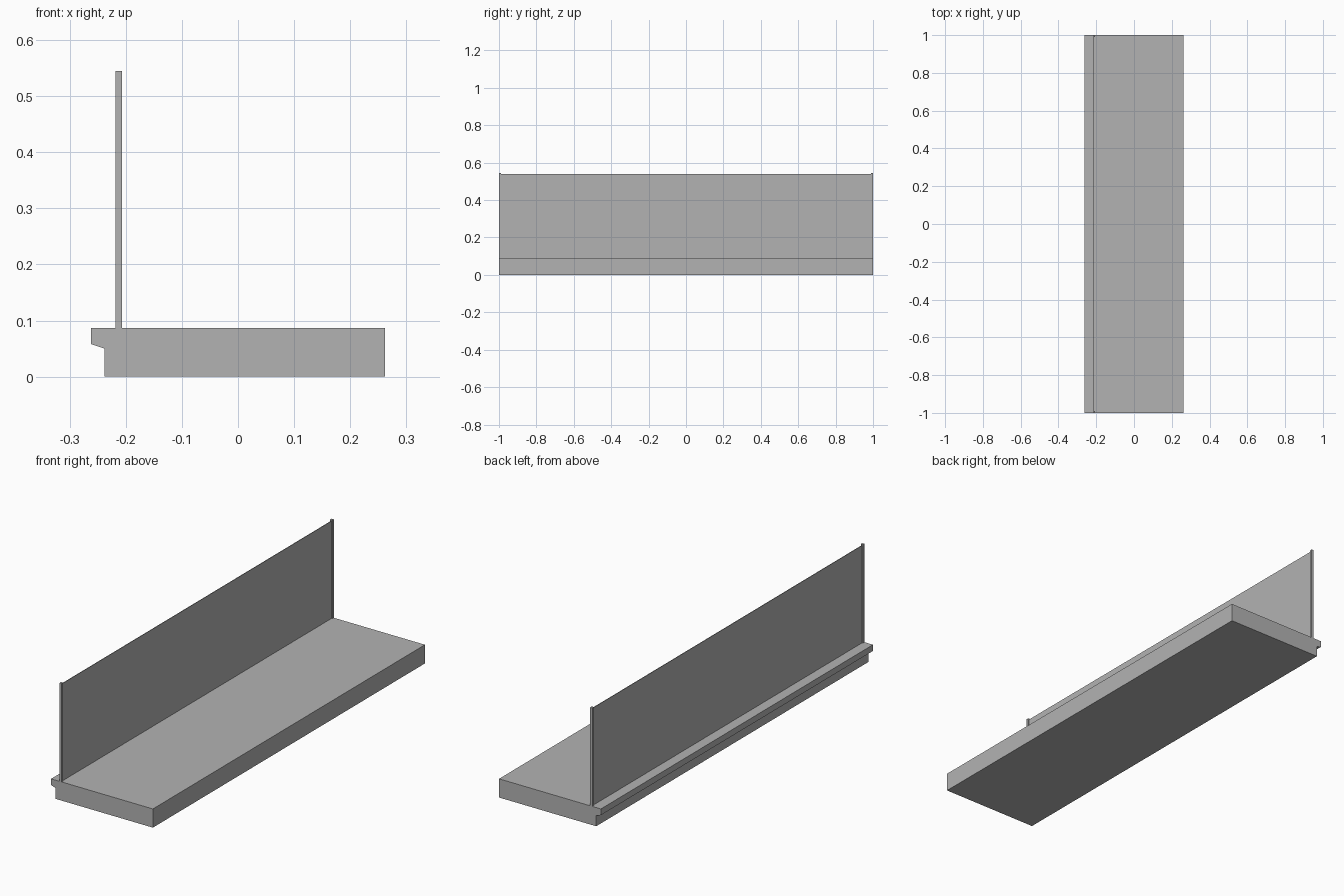
import bpy, bmesh

cube = bpy.data.objects.get("Cube")
if cube:
    bpy.data.objects.remove(cube, do_unlink=True)

LENGTH = 2.0
DECK_TOP = 0.087
WALL_X = -0.2125
POST = 0.011

# Single plain grey
grey = bpy.data.materials.new("plain_grey")
grey.use_nodes = True
colour = (0.45, 0.45, 0.45, 1)
grey.diffuse_color = colour
grey.node_tree.nodes["Principled BSDF"].inputs["Base Color"].default_value = colour


def extrude_profile(name, points, y0, y1):
    """Extrude an x-z outline along y."""
    mesh = bpy.data.meshes.new(name)
    bm = bmesh.new()
    face = bm.faces.new([bm.verts.new((x, y0, z)) for x, z in points])
    result = bmesh.ops.extrude_face_region(bm, geom=[face])
    moved = [v for v in result["geom"] if isinstance(v, bmesh.types.BMVert)]
    bmesh.ops.translate(bm, verts=moved, vec=(0, y1 - y0, 0))
    bmesh.ops.recalc_face_normals(bm, faces=bm.faces)
    bm.to_mesh(mesh)
    bm.free()
    mesh.materials.append(grey)
    obj = bpy.data.objects.new(name, mesh)
    bpy.context.collection.objects.link(obj)
    return obj


def upright(name, width, top, y0, y1):
    """Box standing on the slab, centred on the wall line."""
    a, b = WALL_X - width / 2, WALL_X + width / 2
    return extrude_profile(
        name, [(a, DECK_TOP), (b, DECK_TOP), (b, top), (a, top)], y0, y1)


half = LENGTH / 2

# Floor slab with an overhanging, sloped lip along one side
extrude_profile("floor_slab", [
    (-0.262, DECK_TOP), (-0.262, 0.058), (-0.238, 0.05),
    (-0.238, 0), (0.262, 0), (0.262, DECK_TOP)], -half, half)

# Thin upright panel between two slightly taller end posts
upright("wall_panel", 0.003, 0.54, -half + POST, half - POST)
upright("front_post", POST, 0.545, -half, -half + POST)
upright("back_post", POST, 0.545, half - POST, half)
